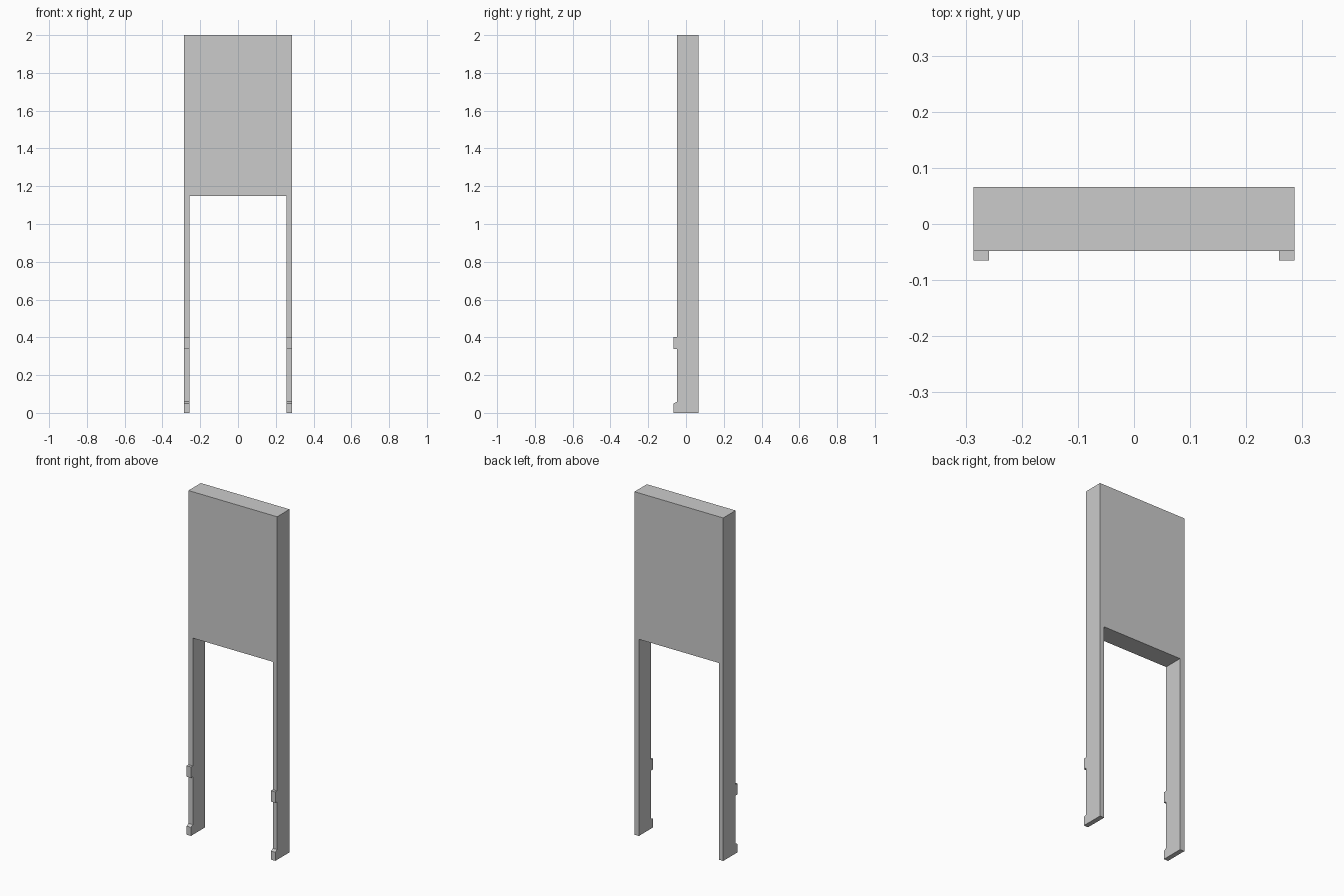
import bpy
import bmesh

if "Cube" in bpy.data.objects:
    bpy.data.objects.remove(bpy.data.objects["Cube"])

HALF_W, INNER = 0.286, 0.258     # outer and inner half widths
FRONT, BACK = -0.048, 0.066      # depth of the main body
PAD_FRONT = -0.065


def extrude_profile(name, points, offset):
    """Fill a closed profile and extrude it along an offset."""
    bm = bmesh.new()
    face = bm.faces.new([bm.verts.new(p) for p in points])
    ext = bmesh.ops.extrude_face_region(bm, geom=[face], use_keep_orig=True)
    verts = [g for g in ext["geom"] if isinstance(g, bmesh.types.BMVert)]
    bmesh.ops.translate(bm, verts=verts, vec=offset)
    bmesh.ops.recalc_face_normals(bm, faces=bm.faces)
    mesh = bpy.data.meshes.new(name)
    bm.to_mesh(mesh)
    bm.free()
    obj = bpy.data.objects.new(name, mesh)
    bpy.context.collection.objects.link(obj)
    return obj


# Upper panel with two side legs, one continuous outline
outline = [(-HALF_W, 0), (-INNER, 0), (-INNER, 1.147), (INNER, 1.147),
           (INNER, 0), (HALF_W, 0), (HALF_W, 2), (-HALF_W, 2)]
extrude_profile("panel_with_legs", [(x, FRONT, z) for x, z in outline],
                (0, BACK - FRONT, 0))

# Small pads on the front of both legs: lower ones have a sloped top
pads = {
    "lower_pad": [(FRONT, 0), (PAD_FRONT, 0), (PAD_FRONT, 0.05), (FRONT, 0.059)],
    "upper_pad": [(FRONT, 0.338), (PAD_FRONT, 0.338), (PAD_FRONT, 0.402), (FRONT, 0.402)],
}
for name, profile in pads.items():
    pad = extrude_profile(name, [(INNER, y, z) for y, z in profile],
                          (HALF_W - INNER, 0, 0))
    pad.modifiers.new("Mirror", "MIRROR").use_axis[0] = True
